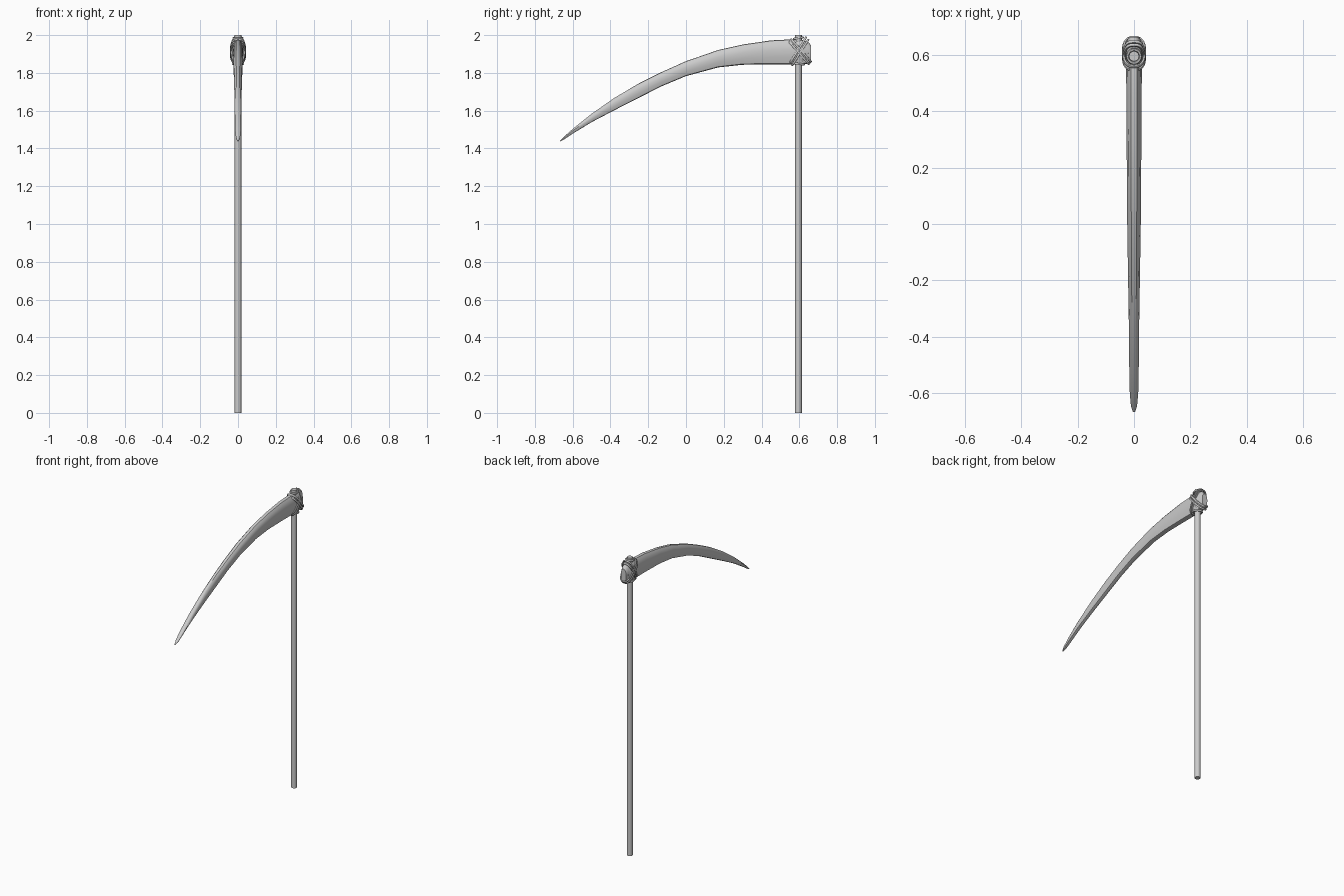
import bpy, bmesh, math
from mathutils import Vector

if "Cube" in bpy.data.objects:
    bpy.data.objects.remove(bpy.data.objects["Cube"])

HANDLE_Y = 0.595


def finish(obj, angle):
    bpy.ops.object.select_all(action='DESELECT')
    obj.select_set(True)
    bpy.context.view_layer.objects.active = obj
    bpy.ops.object.shade_smooth_by_angle(angle=math.radians(angle))


# handle: long thin pole
bpy.ops.mesh.primitive_cylinder_add(vertices=12, radius=0.018, depth=2.0,
                                    location=(0, HANDLE_Y, 1.0))
handle = bpy.context.object
handle.name = "handle"
finish(handle, 40)

# blade: lofted cross-sections (y, top z, bottom z, half width)
stations = [
    (0.663, 1.945, 1.852, 0.020), (0.645, 1.967, 1.848, 0.026),
    (0.61, 1.975, 1.845, 0.030), (0.55, 1.977, 1.845, 0.028),
    (0.45, 1.972, 1.845, 0.027), (0.30, 1.950, 1.843, 0.026),
    (0.17, 1.921, 1.829, 0.0255), (0.0, 1.862, 1.783, 0.024),
    (-0.13, 1.804, 1.729, 0.022), (-0.25, 1.744, 1.668, 0.020),
    (-0.38, 1.667, 1.602, 0.018), (-0.50, 1.583, 1.539, 0.017),
    (-0.60, 1.503, 1.478, 0.015), (-0.645, 1.463, 1.448, 0.011),
    (-0.667, 1.442, 1.436, 0.004),
]
# profile: (fraction of half width, fraction of height)
half = [(0.4, 0.98), (0.8, 0.85), (1.0, 0.6), (0.9, 0.3), (0.6, 0.04)]
profile = [(0, 1)] + half + [(0, 0)] + [(-u, v) for u, v in reversed(half)]
bm = bmesh.new()
rings = [[bm.verts.new((u * w, y, zb + v * (zt - zb))) for u, v in profile]
         for y, zt, zb, w in stations]
n = len(profile)
for a, b in zip(rings, rings[1:]):
    for i in range(n):
        j = (i + 1) % n
        bm.faces.new((a[i], a[j], b[j], b[i]))
bm.faces.new(rings[0])
bm.faces.new(rings[-1])
bmesh.ops.recalc_face_normals(bm, faces=bm.faces)
mesh = bpy.data.meshes.new("blade")
bm.to_mesh(mesh)
bm.free()
blade = bpy.data.objects.new("blade", mesh)
bpy.context.collection.objects.link(blade)
finish(blade, 35)


# lashing: rope loops tilted about the x axis
def rope(name, center, half_x, half_len, tilt, radius=0.006, power=0.75):
    cu = bpy.data.curves.new(name, 'CURVE')
    cu.dimensions = '3D'
    cu.bevel_depth = radius
    cu.bevel_resolution = 1
    sp = cu.splines.new('POLY')
    count = 28
    sp.points.add(count - 1)
    sp.use_cyclic_u = True
    t = math.radians(tilt)
    for i in range(count):
        a = 2 * math.pi * i / count
        c, s = math.cos(a), math.sin(a)
        x = math.copysign(abs(c) ** power, c) * half_x
        d = math.copysign(abs(s) ** power, s) * half_len
        p = Vector(center) + Vector((x, d * math.cos(t), d * math.sin(t)))
        sp.points[i].co = (*p, 1)
    obj = bpy.data.objects.new(name, cu)
    bpy.context.collection.objects.link(obj)
    bpy.ops.object.select_all(action='DESELECT')
    obj.select_set(True)
    bpy.context.view_layer.objects.active = obj
    bpy.ops.object.convert(target='MESH')
    finish(bpy.context.object, 60)


for k, off in enumerate((-0.006, 0.006)):
    rope(f"cross_rope_down_{k}", (0, 0.604 + off, 1.912 + off), 0.037, 0.078, -49)
    rope(f"cross_rope_up_{k}", (0, 0.599 + off, 1.914 - off), 0.034, 0.079, 58)
rope("handle_rope_top", (0, HANDLE_Y, 1.984), 0.023, 0.024, 8, 0.006, 1)
rope("handle_rope_bottom", (0, HANDLE_Y, 1.848), 0.026, 0.030, -8, 0.006, 1)

# binding knot: low-poly lump around the joint behind the blade
bpy.ops.mesh.primitive_uv_sphere_add(segments=8, ring_count=6, radius=1,
                                     location=(0, 0.615, 1.908))
knot = bpy.context.object
knot.name = "binding_lump"
knot.scale = (0.036, 0.046, 0.062)
bpy.ops.object.transform_apply(location=False, rotation=False, scale=True)
finish(knot, 30)
